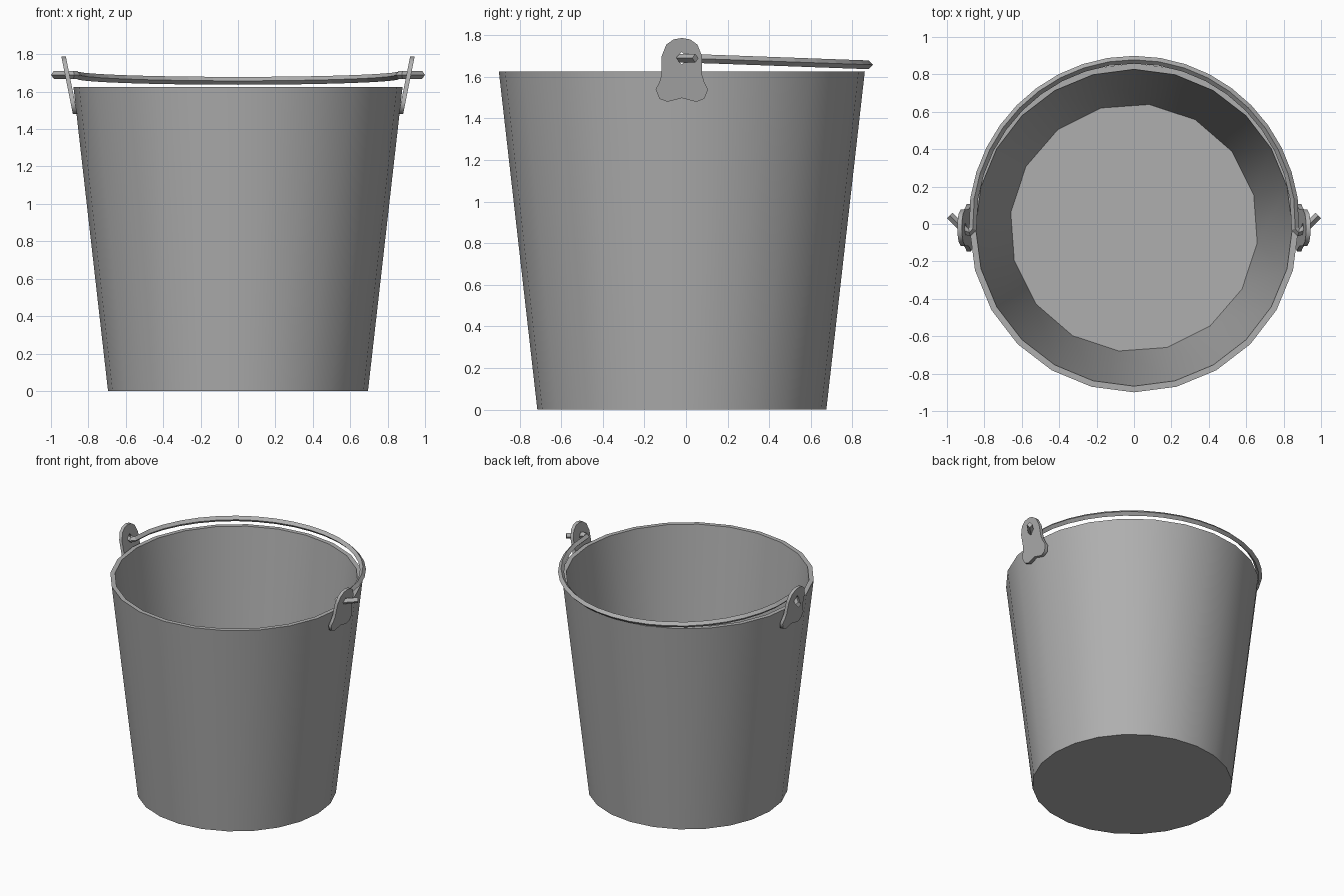
import bpy, bmesh
from math import pi, sin, cos, radians

if "Cube" in bpy.data.objects:
    bpy.data.objects.remove(bpy.data.objects["Cube"])

CY = -0.02  # bucket centre in y

# Dark grey metal
metal = bpy.data.materials.new("dark_metal")
metal.diffuse_color = (0.43, 0.43, 0.43, 1)
metal.use_nodes = True
metal.node_tree.nodes["Principled BSDF"].inputs["Base Color"].default_value = metal.diffuse_color


def finish(bm, name, angle=40):
    bmesh.ops.recalc_face_normals(bm, faces=bm.faces)
    me = bpy.data.meshes.new(name)
    bm.to_mesh(me)
    bm.free()
    me.shade_smooth()
    me.set_sharp_from_angle(angle=radians(angle))
    me.materials.append(metal)
    ob = bpy.data.objects.new(name, me)
    bpy.context.collection.objects.link(ob)
    return ob


def ring(bm, n, r, z, offset=0.0):
    return [bm.verts.new((r * cos(2 * pi * i / n + offset),
                          CY + r * sin(2 * pi * i / n + offset), z)) for i in range(n)]


def stitch(bm, a, b, off_a=0.0):
    """Join two rings of differing side counts with triangles."""
    na, nb = len(a), len(b)
    i = j = 0
    while i < na or j < nb:
        next_a = (i + 1) / na + off_a / (2 * pi)
        next_b = (j + 1) / nb
        if j == nb or (i < na and next_a <= next_b):
            bm.faces.new((a[i % na], a[(i + 1) % na], b[j % nb]))
            i += 1
        else:
            bm.faces.new((a[i % na], b[(j + 1) % nb], b[j % nb]))
            j += 1


def quads(bm, a, b):
    n = len(a)
    for i in range(n):
        k = (i + 1) % n
        bm.faces.new((a[i], a[k], b[k], b[i]))


# Bucket: thin tapered 24-sided wall with a 16-sided inner floor
off = radians(-7.1)
bm = bmesh.new()
base = ring(bm, 24, 0.695, 0.0)
rim_out = ring(bm, 24, 0.88, 1.626)
rim_in = ring(bm, 24, 0.847, 1.626)
floor = ring(bm, 16, 0.664, 0.03, off)
bm.faces.new(base)
bm.faces.new(floor)
quads(bm, base, rim_out)
quads(bm, rim_out, rim_in)
stitch(bm, floor, rim_in, off)
finish(bm, "bucket")

# Ears: lobed plates with a diamond hole, leaning outward
half = [(0.04, 1.78), (0.075, 1.755), (0.097, 1.70), (0.097, 1.61), (0.108, 1.575),
        (0.126, 1.54), (0.108, 1.495), (0.07, 1.48)]
outline = [(0, 1.787)] + half + [(0, 1.498)] + [(-y, z) for y, z in reversed(half)]
HOLE_Z = 1.69


def ear_x(z):
    return 0.871 + max(0, z - 1.48) * 0.2


def ear(side, name):
    bm = bmesh.new()
    layers = []
    for t in (-0.012, 0.012):
        outer, inner = [], []
        for y, z in outline:
            outer.append(bm.verts.new((side * (ear_x(z) + t), CY + y, z)))
            dy, dz = y, z - HOLE_Z
            s = 0.03 / (abs(dy) + abs(dz))
            hz = HOLE_Z + dz * s
            inner.append(bm.verts.new((side * (ear_x(hz) + t), CY + dy * s, hz)))
        quads(bm, outer, inner)
        layers.append((outer, inner))
    for k in (0, 1):
        quads(bm, layers[0][k], layers[1][k])
    finish(bm, name, 60)


ear(1, "ear_right")
ear(-1, "ear_left")

# Handle: four-sided wire arc resting just above the rim, hooked through both ears
hook = [(0.985, 0.045, 1.69), (0.905, -0.035, 1.69), (0.88, -0.045, 1.69), (0.862, -0.025, 1.69)]
arc = []
for i in range(1, 20):
    t = pi * i / 20
    arc.append((0.865 * cos(t), 0.878 * sin(t), 1.69 - 0.032 * sin(t)))
path = hook + arc + [(-x, y, z) for x, y, z in reversed(hook)]
cu = bpy.data.curves.new("handle", 'CURVE')
cu.dimensions = '3D'
cu.twist_mode = 'Z_UP'
cu.bevel_depth = 0.021
cu.bevel_resolution = 0
cu.use_fill_caps = True
sp = cu.splines.new('POLY')
sp.points.add(len(path) - 1)
for p, co in zip(sp.points, path):
    p.co = (*co, 1)
sp.use_smooth = False
cu.materials.append(metal)
bpy.context.collection.objects.link(bpy.data.objects.new("handle", cu))
